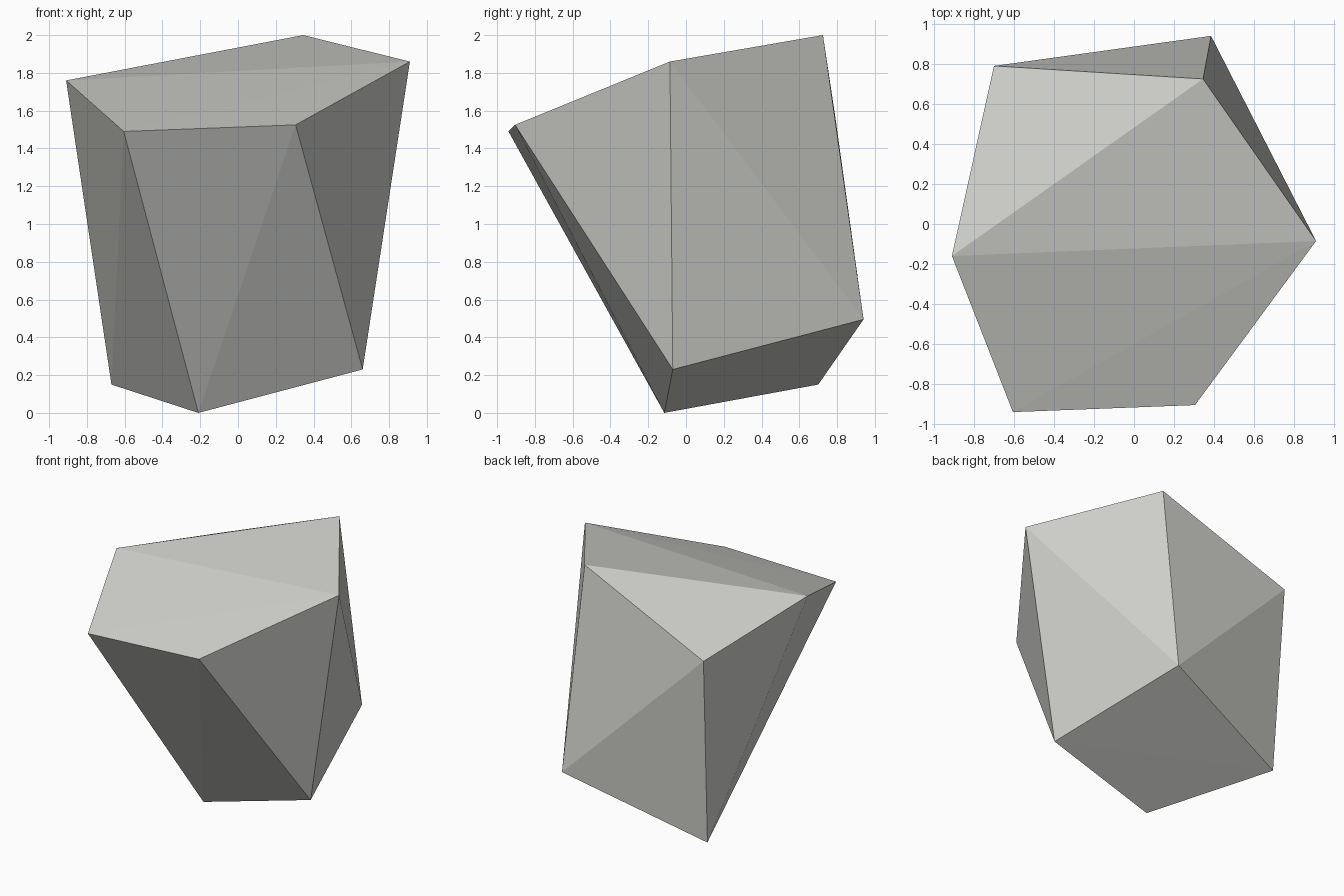
import bpy, bmesh

if "Cube" in bpy.data.objects:
    bpy.data.objects.remove(bpy.data.objects["Cube"])

# Corner points of the irregular, faceted stone
corners = [
    (-0.91, -0.16, 1.76), (0.345, 0.725, 2.0), (0.91, -0.085, 1.86),     # top facet
    (-0.605, -0.94, 1.49), (0.305, -0.905, 1.525), (-0.70, 0.79, 1.57),  # shoulder
    (-0.21, -0.115, 0.0), (0.66, -0.07, 0.23),                           # base
    (-0.67, 0.70, 0.15), (0.385, 0.94, 0.495),
]

# Wrap the corners in a convex shell of flat facets
bm = bmesh.new()
for c in corners:
    bm.verts.new(c)
bmesh.ops.convex_hull(bm, input=bm.verts[:])
bmesh.ops.recalc_face_normals(bm, faces=bm.faces[:])

mesh = bpy.data.meshes.new("stone")
bm.to_mesh(mesh)
bm.free()

# Single stone colour
grey = bpy.data.materials.new("light stone grey")
grey.diffuse_color = (0.62, 0.62, 0.59, 1.0)
grey.use_nodes = True
grey.node_tree.nodes["Principled BSDF"].inputs["Base Color"].default_value = grey.diffuse_color
mesh.materials.append(grey)

bpy.context.collection.objects.link(bpy.data.objects.new("stone", mesh))
